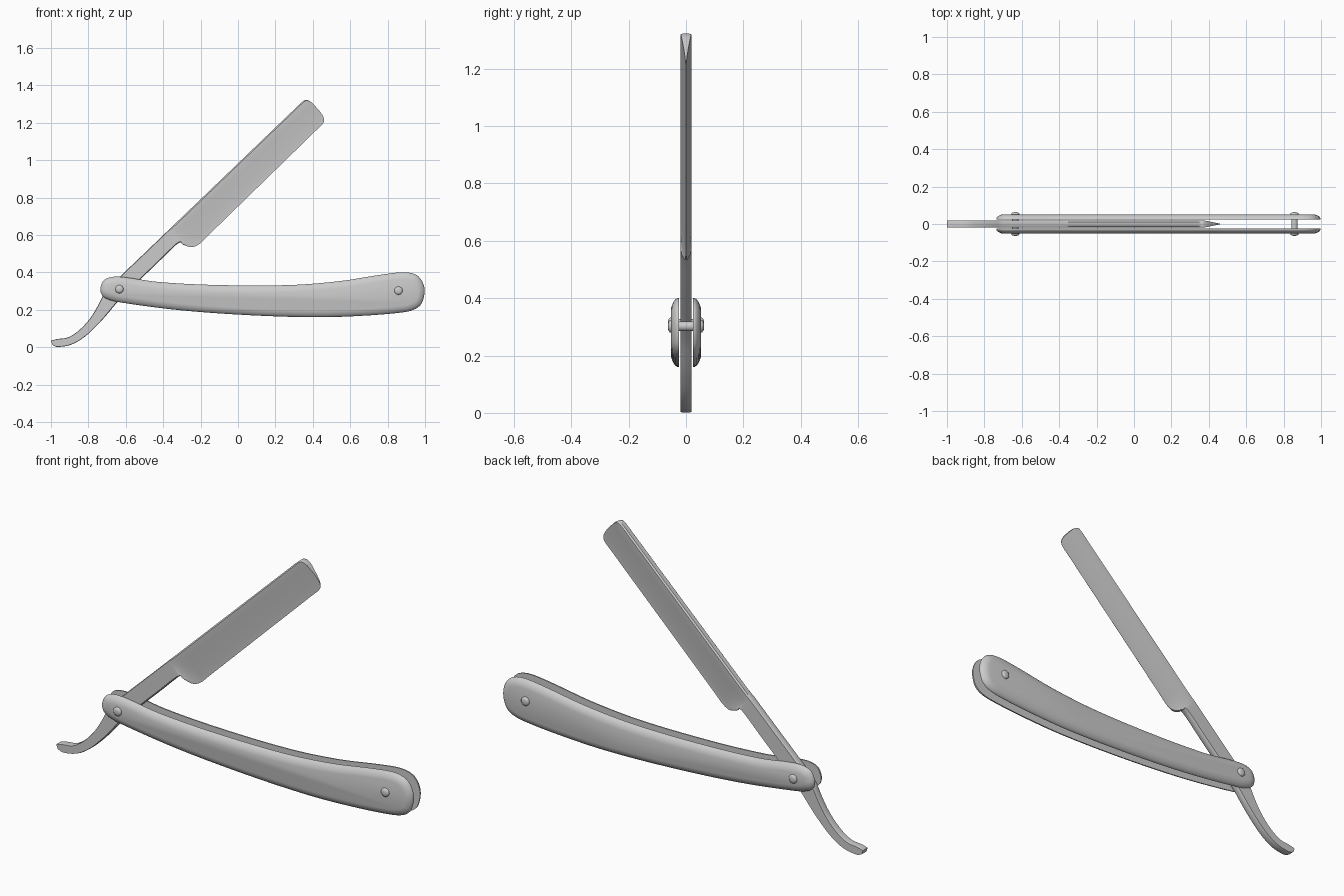
import bpy, bmesh, math
from mathutils import Vector

cube = bpy.data.objects.get("Cube")
if cube:
    bpy.data.objects.remove(cube, do_unlink=True)

PIVOT = Vector((-0.634, 0.374))      # where the straight spine begins
ALONG = Vector((0.7214, 0.6925))     # direction of the spine
ACROSS = Vector((0.6925, -0.7214))   # direction from spine to cutting edge
HALF_THICK = 0.019


def spline(points, steps, closed=False):
    """Smooth interpolation through unevenly spaced points of any dimension."""
    pts = [Vector(p) for p in points]
    n = len(pts)

    def at(i):
        return pts[i % n] if closed else pts[max(0, min(n - 1, i))]

    def tangent(i):
        a, b, c = at(i - 1), at(i), at(i + 1)
        return (c - a) / max((b - a).length + (c - b).length, 1e-6)

    out = []
    for i in range(n if closed else n - 1):
        p, q = at(i), at(i + 1)
        d = (q - p).length
        m, k = tangent(i) * d, tangent(i + 1) * d
        for s in range(steps):
            t = s / steps
            out.append(p * (2*t**3 - 3*t**2 + 1) + m * (t**3 - 2*t**2 + t)
                       + q * (3*t**2 - 2*t**3) + k * (t**3 - t**2))
    if not closed:
        out.append(pts[-1])
    return out


def loft(name, rings, angle=40):
    """Skin a list of equal rings and cap both ends."""
    bm = bmesh.new()
    loops = [[bm.verts.new(p) for p in ring] for ring in rings]
    for a, b in zip(loops, loops[1:]):
        for i in range(len(a)):
            j = (i + 1) % len(a)
            bm.faces.new((a[i], a[j], b[j], b[i]))
    bm.faces.new(loops[0][::-1])
    bm.faces.new(loops[-1])
    bmesh.ops.recalc_face_normals(bm, faces=bm.faces)
    mesh = bpy.data.meshes.new(name)
    bm.to_mesh(mesh)
    bm.free()
    obj = bpy.data.objects.new(name, mesh)
    bpy.context.collection.objects.link(obj)
    bpy.ops.object.select_all(action='DESELECT')
    obj.select_set(True)
    bpy.context.view_layer.objects.active = obj
    bpy.ops.object.shade_smooth_by_angle(angle=math.radians(angle))
    return obj


# Blade: tail, tang and hollow-ground blade in one loft
# tail rows: spine x, z, lower side x, z
tail = [(-1.0, .034, -.992, .012), (-.97, .043, -.965, .001),
        (-.91, .052, -.89, .014), (-.85, .09, -.82, .055),
        (-.79, .155, -.75, .12), (-.75, .22, -.7, .175),
        (-.71, .295, -.645, .24)]
# blade rows: spine along, across, edge along, across, amount of grinding
ground = [(0, 0, 0, .086, 0), (.2, 0, .2, .086, 0), (.345, 0, .35, .086, 0),
          (.37, 0, .366, .112, .3), (.4, 0, .392, .153, .75),
          (.45, 0, .435, .169, 1), (.5, 0, .5, .168, 1),
          (.9, 0, .9, .165, 1), (1.3, 0, 1.3, .162, 1),
          (1.345, 0, 1.358, .16, 1), (1.376, .006, 1.38, .138, 1),
          (1.389, .036, 1.388, .095, 1)]
rows = [(*r, 0) for r in tail]
for us, vs, ue, ve, grind in ground:
    s = PIVOT + ALONG * us + ACROSS * vs
    e = PIVOT + ALONG * ue + ACROSS * ve
    rows.append((*s, *e, grind))

fractions = [0, .04, .12, .25, .4, .55, .7, .85, .95, 1]
rings = []
for xs, zs, xe, ze, grind in spline(rows, 4):
    grind = max(0, min(1, grind))
    s, e = Vector((xs, zs)), Vector((xe, ze))
    front, back = [], []
    for f in fractions:
        p = s.lerp(e, f)
        depth = max(0, (p - PIVOT).dot(ACROSS) - .015) / .15
        hollow = max(.03, 1 - min(depth, 1)) ** 1.25
        h = HALF_THICK * (1 + (hollow - 1) * grind)
        if f == 0:
            h *= .6
        if f == 1:
            h *= .6 + .4 * grind
        front.append((p.x, -h, p.y))
        back.append((p.x, h, p.y))
    rings.append(front + back[::-1])
loft("blade", rings, 35)

# Handle scales: curved outline with a rounded outer face
outline = [(-.736, .315), (-.715, .36), (-.67, .376), (-.607, .374),
           (-.42, .348), (-.1, .332), (.275, .332), (.543, .353),
           (.783, .39), (.9, .4), (.965, .378), (.997, .315),
           (.985, .24), (.95, .205), (.88, .186), (.65, .167),
           (.41, .16), (.06, .171), (-.313, .198), (-.634, .24),
           (-.7, .258), (-.728, .28)]
edge = spline(outline, 5, closed=True)
count = len(edge)
inward = []
for i in range(count):
    d = (edge[(i + 1) % count] - edge[i - 1]).normalized()
    inward.append(Vector((d.y, -d.x)))
section = [(0, .024), (0, .03), (.004, .036), (.012, .043),
           (.023, .0485), (.036, .052)]
for name, side in (("front_scale", -1), ("back_scale", 1)):
    rings = []
    for inset, y in section:
        ring = [p + n * inset for p, n in zip(edge, inward)]
        rings.append([(p.x, side * y, p.y) for p in ring])
    loft(name, rings)

# Rivets: rod with a domed head on each side
half = [(.008, .063), (.016, .061), (.022, .056), (.022, .046),
        (.017, .046)]
profile = half + [(r, -y) for r, y in reversed(half)]
for name, x, z in (("pivot_rivet", -.634, .31), ("end_rivet", .858, .302)):
    rings = []
    for r, y in profile:
        angles = [math.tau * i / 24 for i in range(24)]
        rings.append([(x + r * math.cos(a), y, z + r * math.sin(a))
                      for a in angles])
    loft(name, rings, 50)
